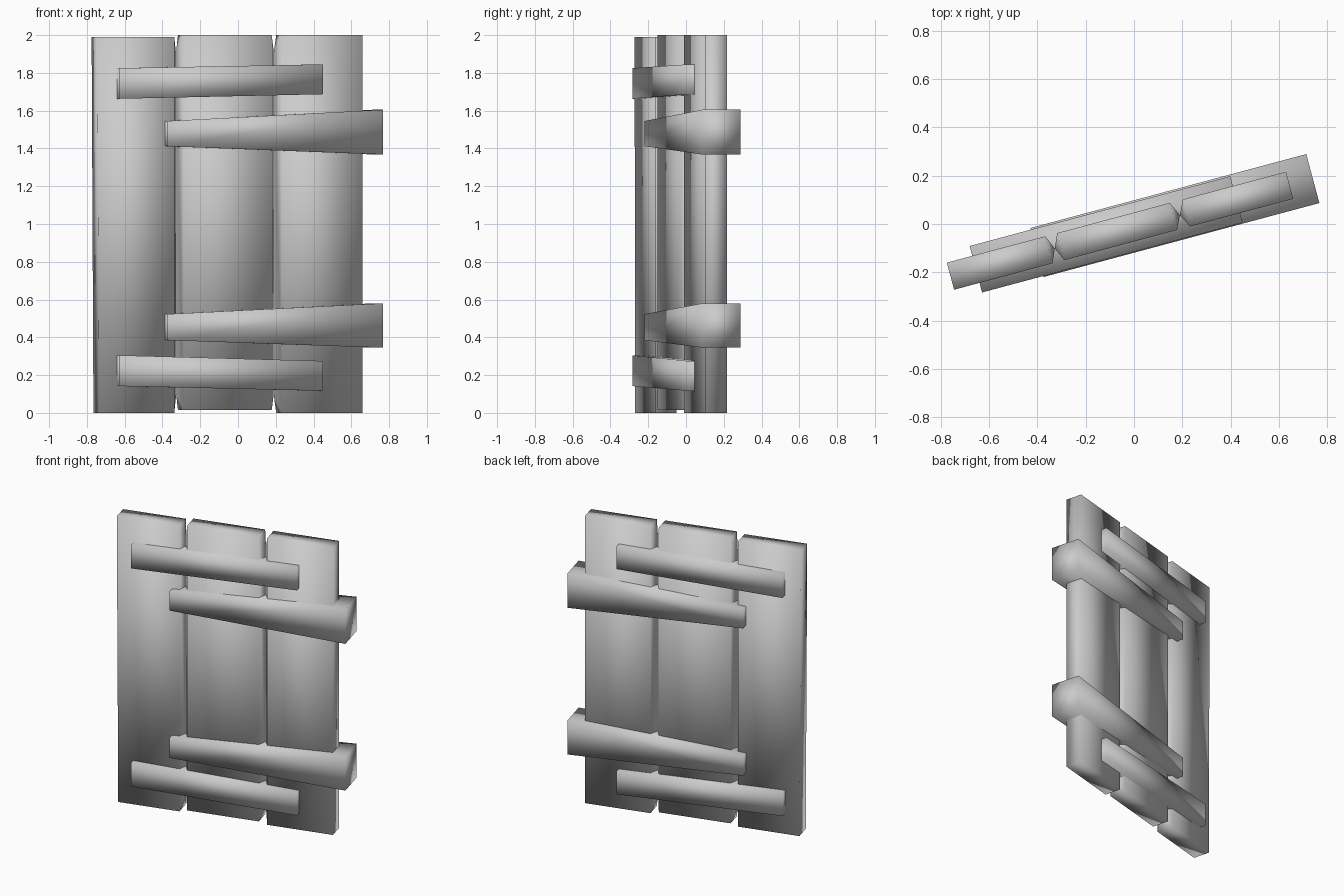
import bpy, bmesh, math
from mathutils import Matrix

default_cube = bpy.data.objects.get("Cube")
if default_cube:
    bpy.data.objects.remove(default_cube, do_unlink=True)

grey = bpy.data.materials.new("plain grey")
grey.use_nodes = True
colour = (0.6, 0.6, 0.6, 1)
grey.diffuse_color = colour
grey.node_tree.nodes["Principled BSDF"].inputs["Base Color"].default_value = colour

# The door stands slightly ajar, turned about the vertical axis
SWING = Matrix.Rotation(math.radians(15), 4, "Z")


def solid(name, points):
    """Smooth-shaded convex block through the given corner points."""
    bm = bmesh.new()
    for p in points:
        bm.verts.new(p)
    bmesh.ops.convex_hull(bm, input=bm.verts[:])
    bmesh.ops.dissolve_limit(bm, angle_limit=math.radians(1),
                             verts=bm.verts[:], edges=bm.edges[:])
    bmesh.ops.recalc_face_normals(bm, faces=bm.faces[:])
    bm.transform(SWING)
    for f in bm.faces:
        f.smooth = True
    mesh = bpy.data.meshes.new(name)
    bm.to_mesh(mesh)
    bm.free()
    mesh.materials.append(grey)
    obj = bpy.data.objects.new(name, mesh)
    bpy.context.collection.objects.link(obj)
    return obj


def plank(name, left, right, bottom, top, ridges, lean=0):
    """Upright board; each ridge is a pointed seam along one side."""
    front, back, middle, inset = -0.07, 0.046, -0.013, 0.09
    points = [(x + (lean if x == left and z == bottom else 0), y, z)
              for x in (left, right) for y in (front, back) for z in (bottom, top)]
    points += [(x, middle, z) for x in ridges for z in (bottom + inset, top - inset)]
    return solid(name, points)


def strap(name, ends, front, back):
    """Tapered crossbar; each end is (x, low z, high z)."""
    return solid(name, [(x, y, z) for x, low, high in ends
                        for y in (front, back) for z in (low, high)])


# Three upright boards meeting at pointed seams
SEAM_A, SEAM_B = -0.343, 0.193
plank("right_plank", -0.79, -0.368, 0.0, 1.99, [SEAM_A], lean=0.01)
plank("middle_plank", -0.317, 0.166, 0.015, 2.0, [SEAM_A, SEAM_B])
plank("left_plank", 0.222, 0.664, 0.0, 2.0, [SEAM_B])

# Hinge straps, widening towards the hinge side
strap("lower_hinge_strap", [(-0.419, 0.385, 0.523), (0.764, 0.345, 0.58)], -0.115, 0.095)
strap("upper_hinge_strap", [(-0.419, 1.412, 1.545), (0.764, 1.368, 1.605)], -0.115, 0.095)

# Outer braces, slightly tilted
strap("lower_brace", [(-0.681, 0.142, 0.305), (0.436, 0.117, 0.275)], -0.111, 0.088)
strap("upper_brace", [(-0.681, 1.663, 1.825), (0.436, 1.687, 1.845)], -0.111, 0.088)
